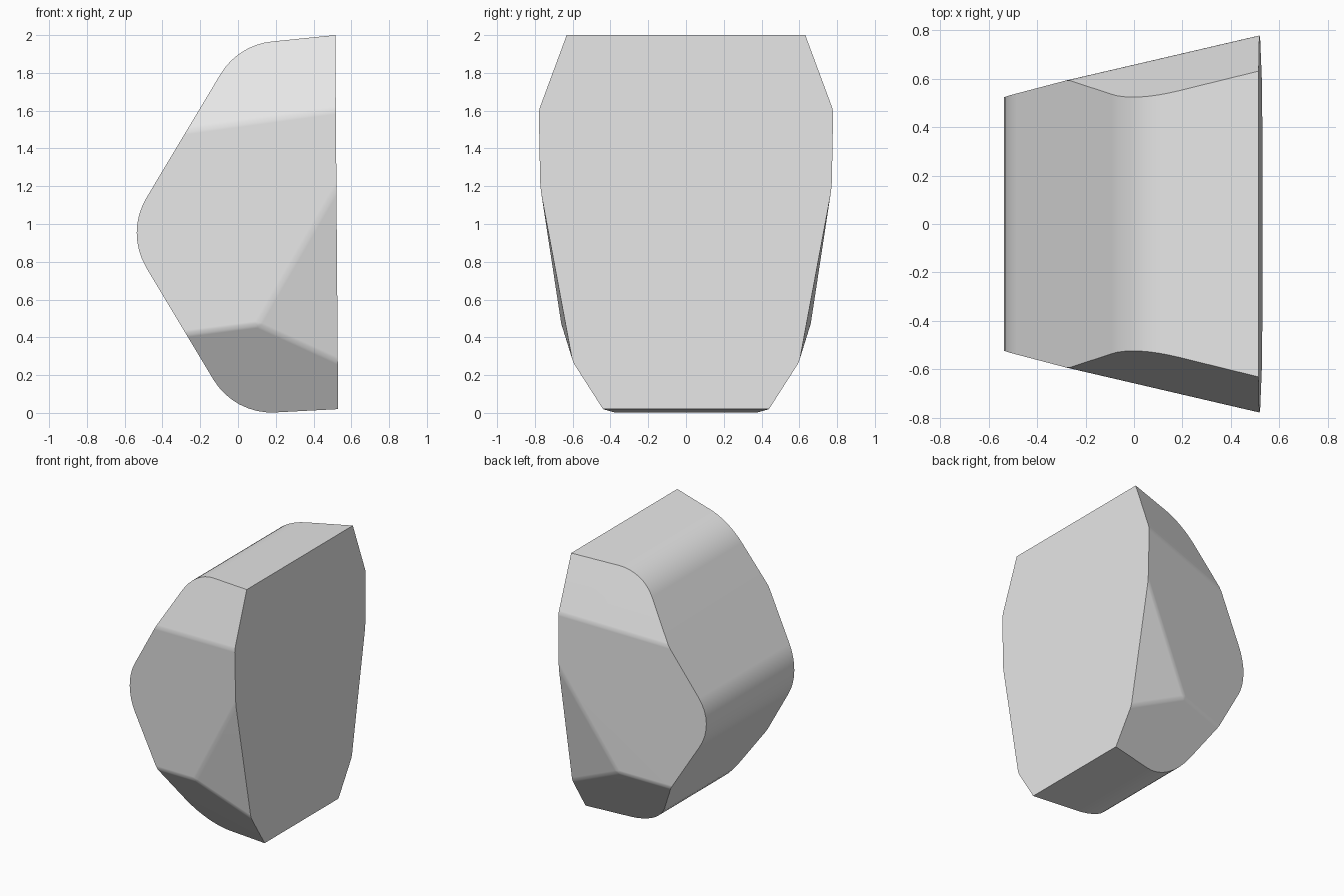
import bpy
import bmesh
import math
from mathutils import Vector

cube = bpy.data.objects.get("Cube")
if cube:
    bpy.data.objects.remove(cube, do_unlink=True)

RADIUS = 0.36      # rounding of the profile corners
STEPS = 8
HALF_WIDTH = 0.9   # block half width before the sides are cut


def fillet(prev, corner, following):
    """Points of an arc that rounds off one corner."""
    u = (prev - corner).normalized()
    v = (following - corner).normalized()
    half = u.angle(v) / 2
    centre = corner + (u + v).normalized() * (RADIUS / math.sin(half))
    start = (corner + u * (RADIUS / math.tan(half)) - centre).normalized()
    end = (corner + v * (RADIUS / math.tan(half)) - centre).normalized()
    return [centre + start.slerp(end, i / STEPS) * RADIUS for i in range(STEPS + 1)]


# Profile: flat back, three rounded corners
corners = [Vector((x, -HALF_WIDTH, z)) for x, z in (
    (0.515, 2.0), (0.0, 1.948), (-0.596, 0.953), (-0.019, -0.009), (0.53, 0.02))]
outline = [corners[0]]
for i in (1, 2, 3):
    outline += fillet(corners[i - 1], corners[i], corners[i + 1])
outline.append(corners[4])

# Extrude the profile across the width
bm = bmesh.new()
cap = bm.faces.new([bm.verts.new(p) for p in outline])
extruded = bmesh.ops.extrude_face_region(bm, geom=[cap], use_keep_orig=True)
bmesh.ops.translate(bm, vec=(0, 2 * HALF_WIDTH, 0),
                    verts=[g for g in extruded["geom"] if isinstance(g, bmesh.types.BMVert)])
bmesh.ops.recalc_face_normals(bm, faces=bm.faces[:])

# Cut both sides with planes y = a + b*x + c*z
side_planes = (
    (0.628, 0.23, 0.02),      # main side
    (1.222, 0.283, -0.368),   # top chamfer
    (0.58, -0.057, 0.186),    # rear chamfer
    (0.347, 0.15, 0.64),      # bottom chamfer
)
for side in (1, -1):
    for a, b, c in side_planes:
        cut = bmesh.ops.bisect_plane(
            bm, geom=bm.verts[:] + bm.edges[:] + bm.faces[:], dist=1e-5,
            plane_co=(0, side * a, 0), plane_no=Vector((-b, side, -c)).normalized(),
            clear_outer=True)
        rim = [g for g in cut["geom_cut"] if isinstance(g, bmesh.types.BMEdge)]
        bmesh.ops.contextual_create(bm, geom=rim)
bmesh.ops.recalc_face_normals(bm, faces=bm.faces[:])

# Soften the folds between the side planes
bm.normal_update()
folds = [e for e in bm.edges if len(e.link_faces) == 2
         and all(abs(f.normal.y) > 0.5 for f in e.link_faces)]
bmesh.ops.bevel(bm, geom=folds, offset=0.02, segments=3, profile=0.5,
                affect="EDGES", clamp_overlap=True)
bmesh.ops.recalc_face_normals(bm, faces=bm.faces[:])

mesh = bpy.data.meshes.new("faceted_block")
bm.to_mesh(mesh)
bm.free()
block = bpy.data.objects.new("faceted_block", mesh)
bpy.context.collection.objects.link(block)

# Plain grey material
grey = bpy.data.materials.new("light_grey")
grey.use_nodes = True
colour = (0.8, 0.8, 0.8, 1)
grey.diffuse_color = colour
for node in grey.node_tree.nodes:
    if node.type == "BSDF_PRINCIPLED":
        node.inputs["Base Color"].default_value = colour
mesh.materials.append(grey)

# Smooth rounding, crisp borders, flat large faces
bpy.ops.object.select_all(action="DESELECT")
block.select_set(True)
bpy.context.view_layer.objects.active = block
bpy.ops.object.shade_smooth_by_angle(angle=math.radians(30))
weighted = block.modifiers.new("weighted_normals", "WEIGHTED_NORMAL")
weighted.keep_sharp = True
